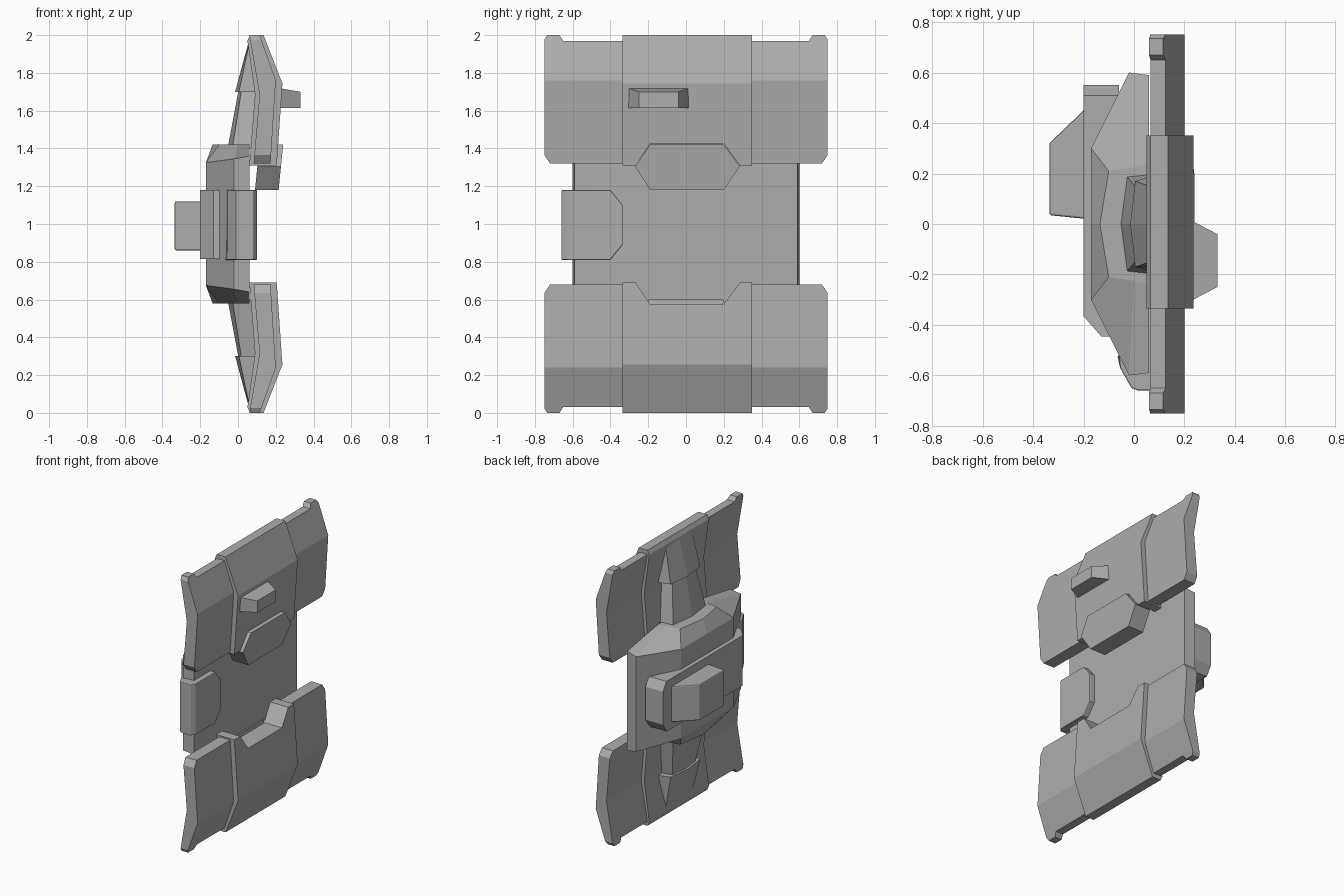
import bpy, bmesh
from math import radians

old = bpy.data.objects.get("Cube")
if old:
    bpy.data.objects.remove(old, do_unlink=True)

grey = bpy.data.materials.new("grey")
grey.use_nodes = True
GREY = (0.42, 0.42, 0.42, 1)
grey.diffuse_color = GREY
grey.node_tree.nodes["Principled BSDF"].inputs["Base Color"].default_value = GREY


def loft(name, rings, flip=False):
    """Skin equal-length rings of points and cap the ends; flip mirrors about mid height."""
    bm = bmesh.new()
    rows = [[bm.verts.new((x, y, 2 - z if flip else z)) for x, y, z in r] for r in rings]
    n = len(rows[0])
    for a, b in zip(rows, rows[1:]):
        for i in range(n):
            j = (i + 1) % n
            bm.faces.new((a[i], a[j], b[j], b[i]))
    bm.faces.new(rows[0])
    bm.faces.new(rows[-1])
    bmesh.ops.recalc_face_normals(bm, faces=bm.faces)
    mesh = bpy.data.meshes.new(name)
    bm.to_mesh(mesh)
    bm.free()
    mesh.materials.append(grey)
    ob = bpy.data.objects.new(name, mesh)
    bpy.context.collection.objects.link(ob)
    return ob


def along_y(name, profile, y0, y1, flip=False):
    return loft(name, [[(x, y, z) for x, z in profile] for y in (y0, y1)], flip)


def along_x(name, outline, x0, x1, flip=False):
    return loft(name, [[(x, y, z) for y, z in outline] for x in (x0, x1)], flip)


def along_z(name, plan, z0, z1):
    return loft(name, [[(x, y, z) for x, y in plan] for z in (z0, z1)])


def cut(ob, cutter, operation):
    mod = ob.modifiers.new("cut", "BOOLEAN")
    mod.operation, mod.object, mod.solver = operation, cutter, "EXACT"
    bpy.ops.object.select_all(action="DESELECT")
    bpy.context.view_layer.objects.active = ob
    ob.select_set(True)
    bpy.ops.object.modifier_apply(modifier=mod.name)
    bpy.data.objects.remove(cutter, do_unlink=True)


def both_sides(half):
    """Complete an outline given for +y by mirroring it to -y."""
    return half + [(-y, z) for y, z in reversed(half)]


# Bent wing plates, their thicker sleeves and the struts behind them
panel_profile = [(0.06, 2.0), (0.115, 2.0), (0.2, 1.76), (0.172, 1.32), (0.083, 1.32), (0.114, 1.685)]
sleeve_profile = [(0.05, 1.97), (0.065, 2.0), (0.135, 2.0), (0.235, 1.745), (0.205, 1.31),
                  (0.06, 1.31), (0.09, 1.685)]
panel_outline = both_sides([(0.65, 1.97), (0.67, 2.0), (0.735, 2.0), (0.75, 1.975),
                            (0.75, 1.365), (0.72, 1.32)])
notch = [(-0.28, 1.29), (-0.19, 1.425), (0.2, 1.425), (0.3, 1.29)]


def five(xf, xs, xm, yf, ys, z):
    """Horizontal ring with a ridge on the back."""
    return [(xf, yf, z), (xs, ys, z), (xm, 0, z), (xs, -ys, z), (xf, -yf, z)]


for side, flip in (("upper", False), ("lower", True)):
    panel = along_y(side + "_panel", panel_profile, -0.76, 0.76, flip)
    cut(panel, along_x("outline", panel_outline, -0.1, 0.4, flip), "INTERSECT")
    sleeve = along_y(side + "_sleeve", sleeve_profile, -0.335, 0.35, flip)
    for ob in (panel, sleeve):
        cut(ob, along_x("notch", notch, -0.1, 0.4, flip), "DIFFERENCE")
    loft(side + "_strut", [five(0.07, -0.03, -0.055, 0.2, 0.19, 1.40),
                           five(0.11, 0.02, 0.005, 0.15, 0.13, 1.72)], flip)
    loft(side + "_strut_cap", [five(0.11, 0.005, -0.015, 0.2, 0.17, 1.70),
                               five(0.08, 0.06, 0.055, 0.17, 0.15, 1.96)], flip)


# Faceted centre block, tapering at both ends
def block_ring(z, top):
    if top:
        half = [(0.06, 0.24, z), (0.0, 0.225, z), (-0.1, 0.21, z)]
        mid = (-0.135, 0, z)
    else:
        half = [(0.06, 0.59, z + 0.035), (-0.02, 0.6, z + 0.02), (-0.17, 0.3, z)]
        mid = (-0.17, 0, z)
    return half + [mid] + [(x, -y, h) for x, y, h in reversed(half)]


def mirrored(ring):
    return [(x, y, 2 - z) for x, y, z in ring]


wide, narrow = block_ring(1.325, False), block_ring(1.42, True)
loft("centre_block", [mirrored(narrow), mirrored(wide), wide, narrow])

# Hexagonal plug and small grip on the upper sleeve
plug_outline = [(-0.27, 1.305), (-0.19, 1.42), (0.2, 1.42), (0.285, 1.305), (0.2, 1.18), (-0.19, 1.18)]
loft("plug", [[(x + 0.1 * (z - 1.18), y, z) for y, z in plug_outline] for x in (0.09, 0.215)])
grip = [(-0.31, 0.02, 0.215, 1.615, 1.72), (-0.25, -0.04, 0.33, 1.615, 1.7)]
loft("grip", [[(x, a, lo), (x, b, lo), (x, b, hi), (x, a, hi)] for a, b, x, lo, hi in grip])

# Rear strap with a clipped end
strap = along_z("rear_strap", [(-0.2, -0.365), (-0.13, -0.445), (-0.06, -0.445),
                               (-0.06, 0.55), (-0.2, 0.55)], 0.815, 1.18)
strap_outline = [(-0.5, 0.7), (-0.5, 1.3), (0.43, 1.3), (0.57, 1.09), (0.57, 0.91), (0.43, 0.7)]
cut(strap, along_x("strap_outline", strap_outline, -0.3, 0.1), "INTERSECT")

# Tapered lug on the strap
lug = along_z("rear_lug", [(-0.19, 0.46), (-0.335, 0.32), (-0.335, 0.035), (-0.19, 0.02)], 0.86, 1.12)

# Hook clamp round the edge of the block
clamp = along_z("edge_clamp", [(-0.06, -0.52), (-0.055, -0.57), (-0.01, -0.65), (0.015, -0.66),
                               (0.08, -0.66), (0.1, -0.63), (0.1, -0.335), (0.05, -0.335)], 0.81, 1.18)
clamp_outline = [(-0.7, 0.81), (-0.7, 1.18), (-0.4, 1.18), (-0.335, 1.1), (-0.335, 0.89), (-0.4, 0.81)]
cut(clamp, along_x("clamp_outline", clamp_outline, -0.3, 0.3), "INTERSECT")

# Softly rounded corners on the clamp and lug
for ob in (clamp, lug):
    bevel = ob.modifiers.new("soft_edges", "BEVEL")
    bevel.width, bevel.segments, bevel.angle_limit = 0.008, 2, radians(40)
